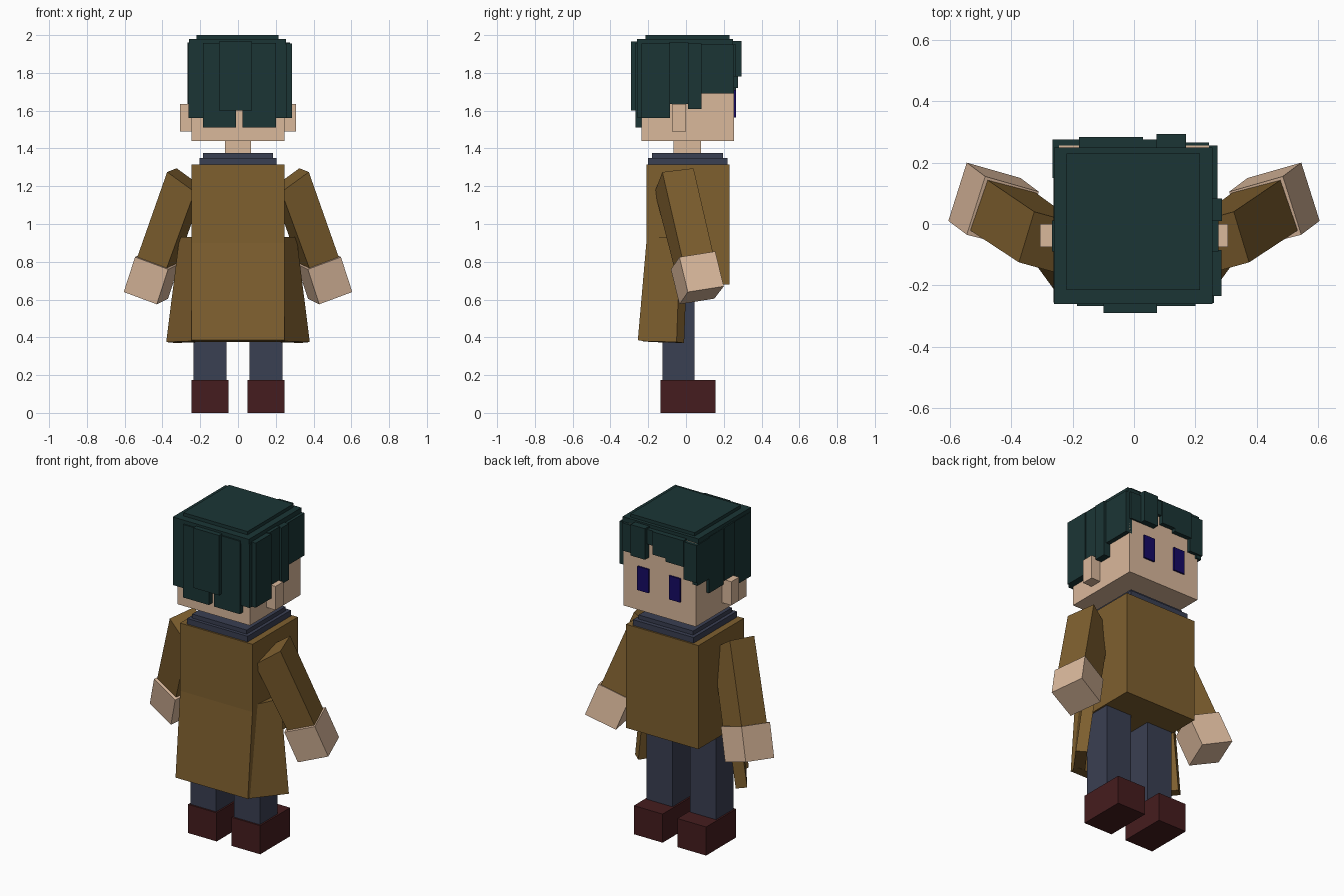
import bpy
from mathutils import Vector


def mat(name, r, g, b):
    m = bpy.data.materials.new(name)
    m.diffuse_color = (r, g, b, 1)
    return m


COAT = mat("coat_brown", .21, .115, .028)
SKIN = mat("skin", .70, .48, .33)
HAIR = mat("dark_teal", .011, .036, .036)
CLOTH = mat("slate_blue", .042, .05, .085)
LEATHER = mat("dark_red", .06, .012, .013)
NAVY = mat("navy", .008, .003, .13)


def prism(name, bottom, top, m):
    """Closed solid between two matching rings of points."""
    n = len(bottom)
    faces = [tuple(reversed(range(n))), tuple(range(n, 2 * n))]
    faces += [(i, (i + 1) % n, n + (i + 1) % n, n + i) for i in range(n)]
    me = bpy.data.meshes.new(name)
    me.from_pydata([tuple(p) for p in bottom] + [tuple(p) for p in top], [], faces)
    me.materials.append(m)
    ob = bpy.data.objects.new(name, me)
    bpy.context.collection.objects.link(ob)
    return ob


def box(name, x, y, z, m):
    ring = [(x[0], y[0]), (x[1], y[0]), (x[1], y[1]), (x[0], y[1])]
    return prism(name, [(*p, z[0]) for p in ring], [(*p, z[1]) for p in ring], m)


def pair(name, bottom, top, m):
    """Right-hand solid plus its mirror image."""
    def flip(ring):
        return [(-p[0], p[1], p[2]) for p in reversed(ring)]
    prism(name + "_right", bottom, top, m)
    prism(name + "_left", flip(bottom), flip(top), m)


def box_pair(name, x, y, z, m):
    box(name + "_right", x, y, z, m)
    box(name + "_left", (-x[1], -x[0]), y, z, m)


# Shoes and legs
box_pair("shoe", (.05, .245), (-.135, .155), (0, .175), LEATHER)
box_pair("leg", (.06, .235), (-.125, .045), (.175, .72), CLOTH)

# Coat body
box("coat_body", (-.245, .245), (-.21, .23), (.68, 1.315), COAT)

# Flared coat tails: back panel and two angled side panels
prism("coat_back_panel",
      [(-.245, -.255, .385), (.245, -.255, .385), (.245, -.185, .375), (-.245, -.185, .375)],
      [(-.245, -.21, .9), (.245, -.21, .9), (.245, -.145, .88), (-.245, -.145, .88)], COAT)
pair("coat_side_panel",
     [(.245, -.235, .38), (.38, -.05, .375), (.33, -.01, .37), (.2, -.185, .375)],
     [(.245, -.16, .93), (.31, -.03, .93), (.26, .01, .92), (.2, -.11, .92)], COAT)

# Sleeves and hands; ring order: inner back, outer back, outer front, inner front
pair("sleeve",
     [(.38, -.06, .76), (.535, -.02, .82), (.48, .145, .84), (.325, .105, .78)],
     [(.23, -.165, 1.17), (.375, -.125, 1.275), (.325, .04, 1.295), (.18, 0, 1.19)], COAT)
hand_top = [Vector(p) for p in
            [(.37, -.08, .76), (.545, -.035, .825), (.485, .155, .855), (.31, .105, .79)]]
pair("hand", [p + Vector((.06, .045, -.185)) for p in hand_top], hand_top, SKIN)

# Collar, neck, head, ears, eyes
box("collar_lower", (-.205, .205), (-.2, .22), (1.31, 1.35), CLOTH)
box("collar_upper", (-.185, .185), (-.18, .195), (1.35, 1.375), CLOTH)
box("neck", (-.07, .07), (-.065, .08), (1.37, 1.45), SKIN)
box("head", (-.245, .245), (-.235, .255), (1.44, 1.95), SKIN)
box_pair("ear", (.24, .307), (-.075, 0), (1.49, 1.635), SKIN)
box_pair("eye", (.07, .145), (.25, .265), (1.565, 1.71), NAVY)

# Hair crown
box("hair_crown", (-.26, .255), (-.26, .25), (1.94, 1.98), HAIR)
box("hair_top", (-.22, .215), (-.215, .23), (1.975, 2.0), HAIR)

# Hair locks: x range, y range, z range
locks = {
    "hair_back": [
        ((-.262, -.18), (-.255, -.22), (1.56, 1.95)),
        ((-.185, -.01), (-.268, -.22), (1.51, 1.957)),
        ((-.015, .03), (-.262, -.22), (1.6, 1.95)),
        ((.025, .2), (-.268, -.22), (1.51, 1.957)),
        ((.195, .26), (-.258, -.22), (1.56, 1.95)),
        ((-.1, .075), (-.29, -.25), (1.6, 1.967))],
    "hair_side_right": [
        ((.23, .285), (-.235, -.085), (1.56, 1.955)),
        ((.23, .275), (-.09, .012), (1.635, 1.96)),
        ((.23, .287), (.01, .083), (1.61, 1.955)),
        ((.23, .272), (.08, .255), (1.69, 1.95))],
    "hair_side_left": [
        ((-.262, -.23), (-.255, -.085), (1.56, 1.955)),
        ((-.268, -.23), (-.09, .012), (1.635, 1.96)),
        ((-.262, -.23), (.01, .15), (1.61, 1.955)),
        ((-.265, -.23), (.15, .265), (1.7, 1.95))],
    "hair_fringe": [
        ((-.265, -.175), (.24, .275), (1.72, 1.95)),
        ((-.18, -.06), (.24, .283), (1.8, 1.96)),
        ((-.06, .03), (.24, .283), (1.82, 1.96)),
        ((.03, .08), (.24, .275), (1.87, 1.96)),
        ((.073, .17), (.24, .293), (1.78, 1.97)),
        ((.165, .245), (.24, .265), (1.78, 1.95))],
}
for name, items in locks.items():
    for i, (x, y, z) in enumerate(items, 1):
        box(f"{name}_{i}", x, y, z, HAIR)
